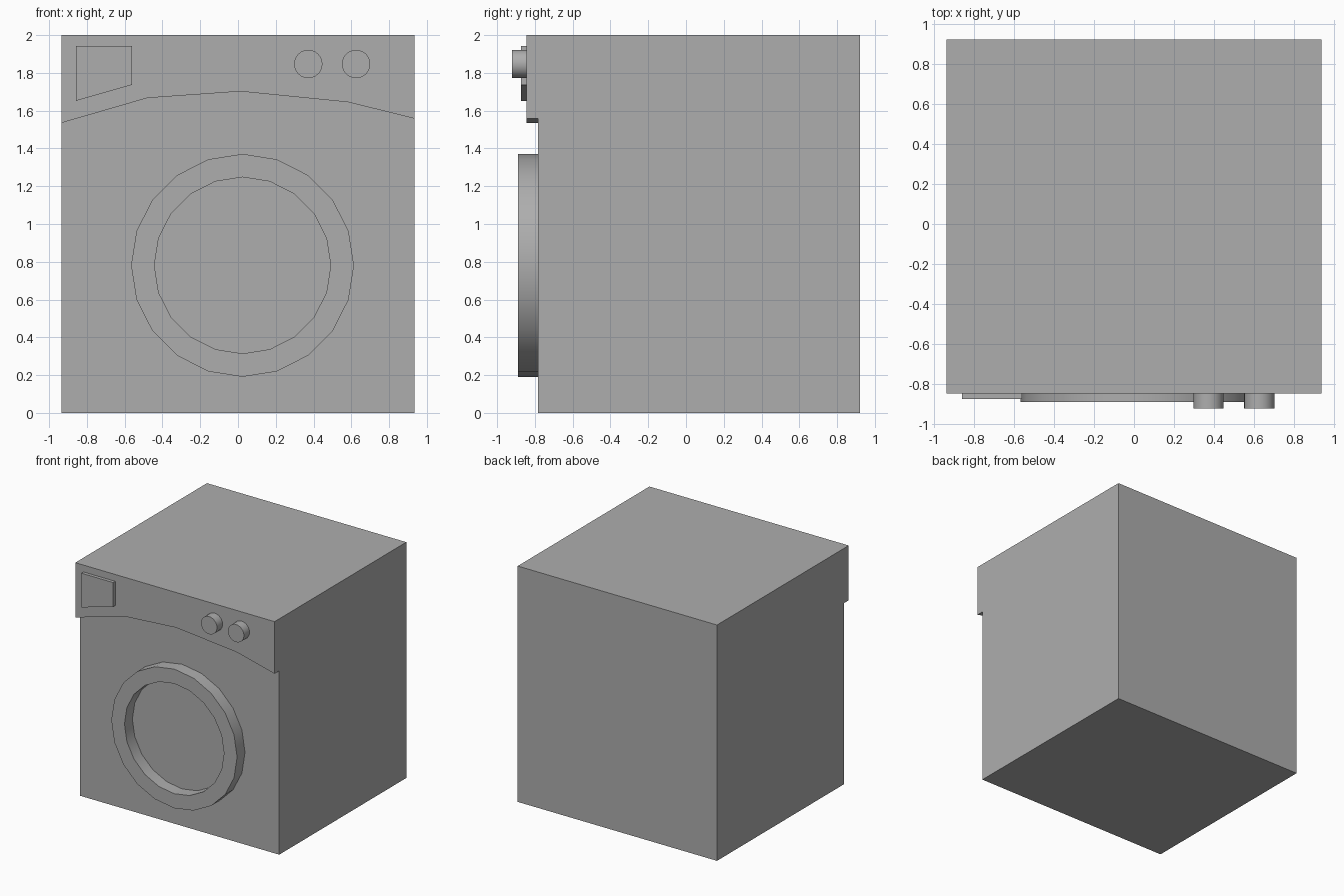
import bpy
import bmesh
import math
from mathutils import Vector

default = bpy.data.objects.get("Cube")
if default:
    bpy.data.objects.remove(default, do_unlink=True)

# One mid grey for the whole machine
GREY = (0.422, 0.422, 0.422, 1.0)
grey = bpy.data.materials.new("mid grey")
grey.use_nodes = True
grey.diffuse_color = GREY
grey.node_tree.nodes["Principled BSDF"].inputs["Base Color"].default_value = GREY

WIDTH = 0.935           # half width
BACK, FRONT = 0.92, -0.783
PANEL = -0.845          # front of the control panel
parts = []


def finish(name, bm):
    """Turn a bmesh into a named, coloured object."""
    bmesh.ops.recalc_face_normals(bm, faces=bm.faces[:])
    mesh = bpy.data.meshes.new(name)
    bm.to_mesh(mesh)
    bm.free()
    mesh.materials.append(grey)
    obj = bpy.data.objects.new(name, mesh)
    bpy.context.collection.objects.link(obj)
    parts.append(obj)


def prism(name, outline, y_front, y_back):
    """Extrude an (x, z) outline from front to back."""
    bm = bmesh.new()
    face = bm.faces.new([bm.verts.new((x, y_front, z)) for x, z in outline])
    new = bmesh.ops.extrude_face_region(bm, geom=[face], use_keep_orig=True)
    moved = [v for v in new["geom"] if isinstance(v, bmesh.types.BMVert)]
    bmesh.ops.translate(bm, verts=moved, vec=(0, y_back - y_front, 0))
    finish(name, bm)


def circle(cx, cz, radius, sides):
    steps = [math.tau * i / sides for i in range(sides)]
    return [(cx + radius * math.sin(a), cz + radius * math.cos(a)) for a in steps]


# Cabinet
prism("cabinet", [(-WIDTH, 0), (WIDTH, 0), (WIDTH, 2), (-WIDTH, 2)], FRONT, BACK)

# Control panel with an arched lower edge
arch = [(-WIDTH, 1.535), (-0.48, 1.667), (0.013, 1.702), (0.583, 1.645), (WIDTH, 1.558)]
prism("control_panel", arch + [(WIDTH, 2), (-WIDTH, 2)], PANEL, FRONT)

# Detergent drawer
prism("detergent_drawer",
      [(-0.858, 1.652), (-0.56, 1.737), (-0.56, 1.942), (-0.858, 1.942)],
      -0.873, PANEL + 0.01)

# Knobs
for side, x in (("right", 0.372), ("left", 0.625)):
    prism(side + "_knob", circle(x, 1.847, 0.075, 24), -0.92, PANEL + 0.01)

# Door ring: a rectangular section spun about the door axis
centre = Vector((0.024, 0, 0.781))
bm = bmesh.new()
section = [(0.467, -0.889), (0.59, -0.889), (0.59, FRONT), (0.467, FRONT)]
verts = [bm.verts.new(centre + Vector((0, y, r))) for r, y in section]
edges = [bm.edges.new((verts[i - 1], verts[i])) for i in range(len(verts))]
bmesh.ops.spin(bm, geom=verts + edges, cent=centre, axis=(0, 1, 0),
               angle=math.tau, steps=20, use_duplicate=False)
bmesh.ops.remove_doubles(bm, verts=bm.verts[:], dist=0.0005)
finish("door_ring", bm)

# Smooth the round walls, keep the rims crisp
bpy.ops.object.select_all(action="DESELECT")
for obj in parts:
    obj.select_set(True)
bpy.context.view_layer.objects.active = parts[0]
bpy.ops.object.shade_smooth_by_angle(angle=math.radians(30))
